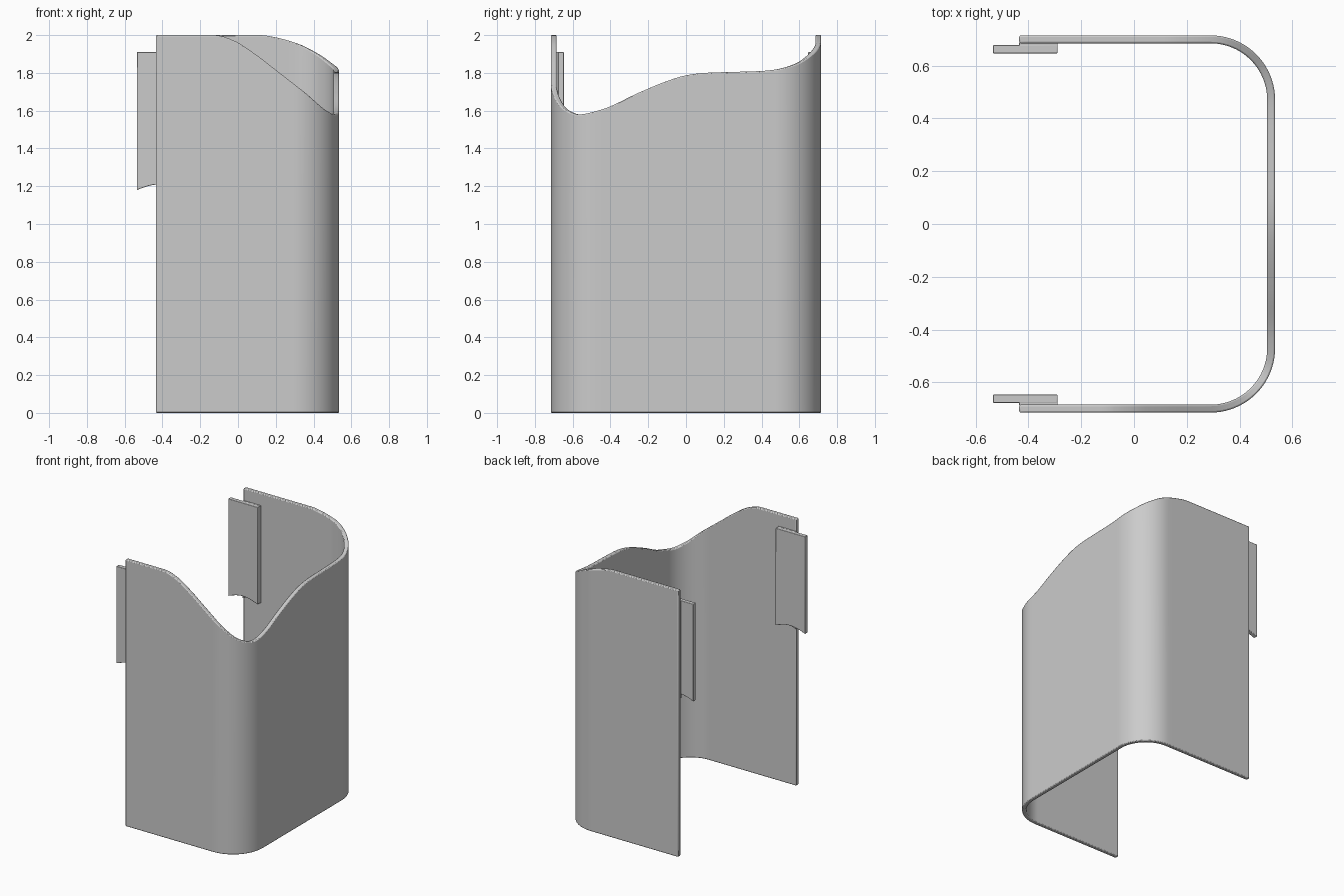
import bpy, bmesh, math

if "Cube" in bpy.data.objects:
    bpy.data.objects.remove(bpy.data.objects["Cube"])

grey = bpy.data.materials.new("plain_grey")
grey.use_nodes = True
grey.diffuse_color = (0.6, 0.6, 0.6, 1)
grey.node_tree.nodes["Principled BSDF"].inputs["Base Color"].default_value = (0.6, 0.6, 0.6, 1)

OPEN_X, SIDE_X, HALF_Y = -0.435, 0.535, 0.715
RADIUS, WALL = 0.245, 0.03
STRAIGHT = SIDE_X - RADIUS - OPEN_X
ARC = RADIUS * math.pi / 2
FLAT = 2 * (HALF_Y - RADIUS)
# Rim height against distance along the wall
RIM = [(0, 2), (0.315, 2), (0.415, 1.97), (0.525, 1.9), (0.655, 1.8), (0.786, 1.7),
       (0.927, 1.602), (1.007, 1.58), (1.13, 1.605), (1.33, 1.695), (1.48, 1.757),
       (1.58, 1.787), (1.68, 1.8), (1.98, 1.81), (2.05, 1.817), (2.164, 1.845),
       (2.286, 1.9), (2.395, 1.95), (2.525, 1.988), (2.605, 2), (3.2, 2)]


def rim_height(s):
    """Smooth cubic through the rim points."""
    i = max(k for k in range(len(RIM) - 1) if RIM[k][0] <= s + 1e-9)

    def slope(k):
        if k == 0 or k == len(RIM) - 1:
            return 0
        (x0, y0), (x1, y1), (x2, y2) = RIM[k - 1:k + 2]
        a, b = (y1 - y0) / (x1 - x0), (y2 - y1) / (x2 - x1)
        return 2 * a * b / (a + b) if a * b > 0 else 0

    (x0, y0), (x1, y1) = RIM[i], RIM[i + 1]
    h = x1 - x0
    t = (s - x0) / h
    return (y0 * (1 + 2 * t) * (1 - t) ** 2 + h * slope(i) * t * (1 - t) ** 2
            + y1 * t * t * (3 - 2 * t) + h * slope(i + 1) * t * t * (t - 1))


def wall_point(s, inset):
    """Plan position along the rounded U, moved inward by inset."""
    cx, cy, r = SIDE_X - RADIUS, HALF_Y - RADIUS, RADIUS - inset
    if s <= STRAIGHT:
        return OPEN_X + s, -HALF_Y + inset
    s -= STRAIGHT
    if s <= ARC:
        a = s / RADIUS
        return cx + r * math.sin(a), -cy - r * math.cos(a)
    s -= ARC
    if s <= FLAT:
        return SIDE_X - inset, -cy + s
    s -= FLAT
    if s <= ARC:
        a = s / RADIUS
        return cx + r * math.cos(a), cy + r * math.sin(a)
    return cx - (s - ARC), HALF_Y - inset


def finish(name, bm, bevel):
    bmesh.ops.recalc_face_normals(bm, faces=bm.faces)
    mesh = bpy.data.meshes.new(name)
    bm.to_mesh(mesh)
    bm.free()
    mesh.materials.append(grey)
    obj = bpy.data.objects.new(name, mesh)
    bpy.context.collection.objects.link(obj)
    bpy.ops.object.select_all(action='DESELECT')
    obj.select_set(True)
    bpy.context.view_layer.objects.active = obj
    bpy.ops.object.shade_smooth_by_angle(angle=math.radians(35))
    mod = obj.modifiers.new("rounded_edges", 'BEVEL')
    mod.width, mod.segments = bevel, 2
    mod.limit_method, mod.angle_limit = 'ANGLE', math.radians(50)
    return obj


# Curved wall: a rectangular section carried along the U
samples, start = [0.0], 0.0
for length, steps in ((STRAIGHT, 24), (ARC, 20), (FLAT, 30), (ARC, 20), (STRAIGHT, 24)):
    samples += [start + length * (k + 1) / steps for k in range(steps)]
    start += length
bm = bmesh.new()
rings = []
for s in samples:
    top = rim_height(s)
    outer, inner = wall_point(s, 0), wall_point(s, WALL)
    rings.append([bm.verts.new((*p, z)) for p, z in
                  ((outer, 0), (outer, top), (inner, top), (inner, 0))])
for a, b in zip(rings, rings[1:]):
    for k in range(4):
        j = (k + 1) % 4
        bm.faces.new((a[k], b[k], b[j], a[j]))
bm.faces.new(rings[0])
bm.faces.new(rings[-1])
finish("curved_wall", bm, 0.006)


def plate(name, x0, x1, y0, y1, bottom, top, rise, bevel):
    """Upright plate whose lower edge is a shallow arch."""
    bm = bmesh.new()
    outline = [(x0, top)]
    for k in range(13):
        t = k / 12
        outline.append((x0 + (x1 - x0) * t, bottom + rise * math.sin(math.pi * t)))
    outline.append((x1, top))
    face = bm.faces.new([bm.verts.new((x, y0, z)) for x, z in outline])
    moved = bmesh.ops.extrude_face_region(bm, geom=[face])["geom"]
    bmesh.ops.translate(bm, vec=(0, y1 - y0, 0),
                        verts=[v for v in moved if isinstance(v, bmesh.types.BMVert)])
    finish(name, bm, bevel)


# Fixing tabs inside both open ends, each on a thin pad
for side, sign in (("front", -1), ("back", 1)):
    plate(side + "_tab", -0.535, -0.29, sign * 0.647, sign * 0.678, 1.18, 1.91, 0.03, 0.003)
    plate(side + "_tab_pad", OPEN_X, -0.29, sign * 0.676, sign * 0.687, 1.18, 1.91, 0.02, 0.001)
